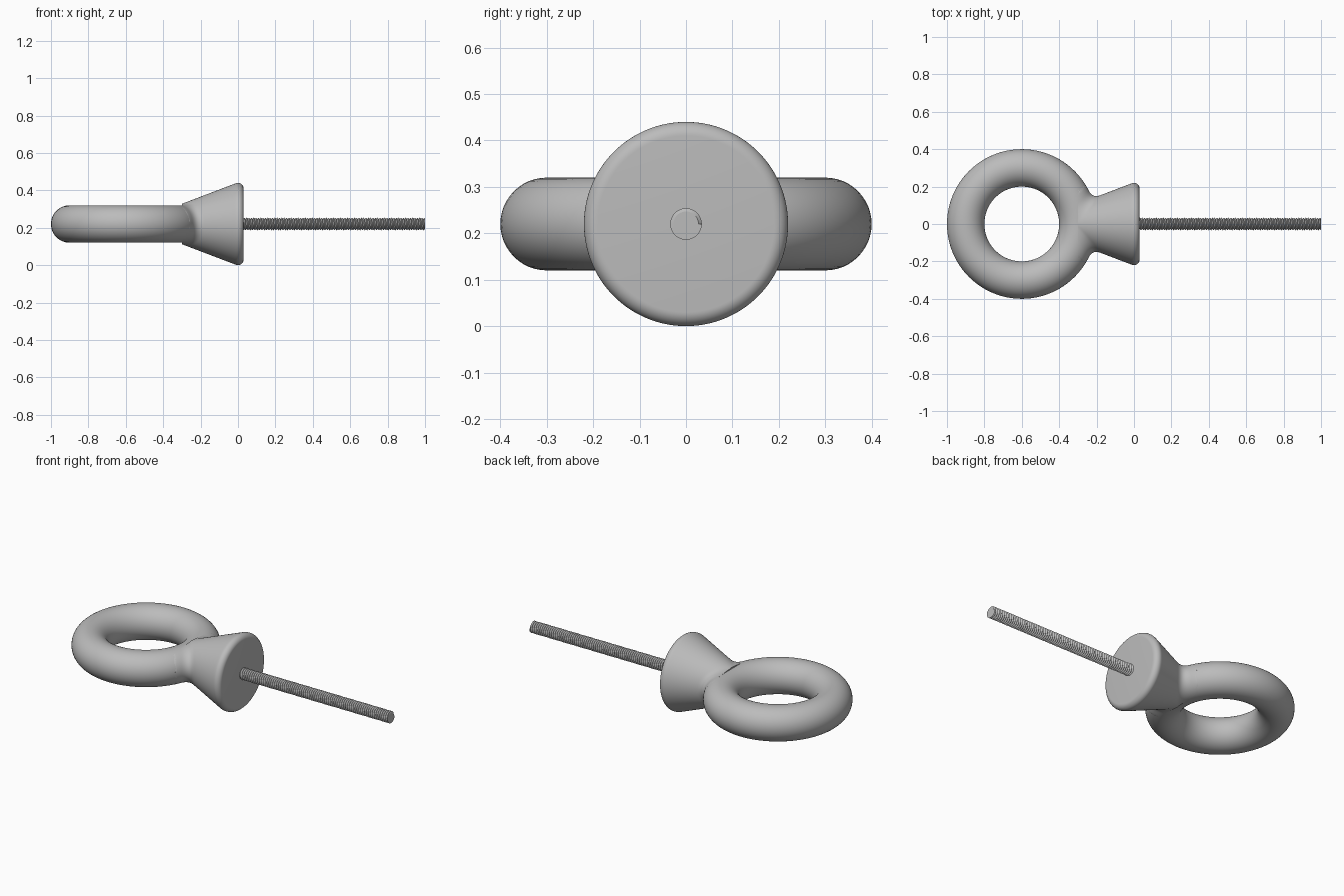
import bpy
import bmesh
from math import sin, cos, pi, hypot, radians

AXIS_Z = 0.22
RING_X, RING_R, TUBE_R = -0.6, 0.3, 0.1

if "Cube" in bpy.data.objects:
    bpy.data.objects.remove(bpy.data.objects["Cube"])

steel = bpy.data.materials.new("grey_steel")
steel.use_nodes = True
colour = (0.5, 0.5, 0.5, 1)
steel.diffuse_color = colour
steel.node_tree.nodes["Principled BSDF"].inputs["Base Color"].default_value = colour


def finish(obj, angle):
    obj.data.materials.append(steel)
    bpy.ops.object.select_all(action="DESELECT")
    obj.select_set(True)
    bpy.context.view_layer.objects.active = obj
    bpy.ops.object.shade_smooth_by_angle(angle=radians(angle))


def from_bmesh(name, bm, angle):
    bmesh.ops.recalc_face_normals(bm, faces=bm.faces)
    mesh = bpy.data.meshes.new(name)
    bm.to_mesh(mesh)
    bm.free()
    obj = bpy.data.objects.new(name, mesh)
    obj.location.z = AXIS_Z
    bpy.context.collection.objects.link(obj)
    finish(obj, angle)


def lathe(name, profile, sides, radius=lambda x, r, a: r):
    """Turn a profile of (x, r) points about the x axis and close both ends."""
    bm = bmesh.new()
    rings = []
    for x, r in profile:
        ring = []
        for i in range(sides):
            a = 2 * pi * i / sides
            d = radius(x, r, a)
            ring.append(bm.verts.new((x, d * cos(a), d * sin(a))))
        rings.append(ring)
    for r0, r1 in zip(rings, rings[1:]):
        for i in range(sides):
            j = (i + 1) % sides
            bm.faces.new((r0[i], r0[j], r1[j], r1[i]))
    bm.faces.new(rings[0])
    bm.faces.new(rings[-1])
    from_bmesh(name, bm, 40)


# Ring
bpy.ops.mesh.primitive_torus_add(location=(RING_X, 0, AXIS_Z), major_radius=RING_R,
                                 minor_radius=TUBE_R, major_segments=96, minor_segments=48)
ring = bpy.context.object
ring.name = "ring"
finish(ring, 40)


# Conical collar, swelling into a fillet where it meets the ring
def fillet(x, r, a):
    if x > -0.1:
        return r
    k = 0.048 * abs(cos(a)) + 0.0001

    def blended(d):
        y, z = d * cos(a), d * sin(a)
        torus = hypot(hypot(x - RING_X, y) - RING_R, z) - TUBE_R
        cone = (d - r) * 0.93
        h = max(k - abs(torus - cone), 0) / k
        return min(torus, cone) - h * h * k / 4

    low, high = r, r + 0.09
    if blended(low) >= 0:
        return r
    for _ in range(24):
        mid = (low + high) / 2
        low, high = (mid, high) if blended(mid) < 0 else (low, mid)
    return low


RIM = 0.03
collar = [(-0.3 + 0.289 * i / 60, 0.108 + 0.11 * i / 60) for i in range(60)]
for i in range(13):
    a = radians(111) * (1 - i / 12)
    collar.append((RIM * cos(a), 0.19 + RIM * sin(a)))
lathe("collar", collar, 128, fillet)

# Shank core
ROOT, CREST, PITCH, STEPS = 0.027, 0.034, 0.0125, 32
lathe("shank_core", [(0.0, ROOT), (1.0, ROOT)], STEPS)

# Helical thread with a V section, trimmed flat at the tip
bm = bmesh.new()
roots, crests = [], []
for k in range(int(1.0 / PITCH + 1) * STEPS + 1):
    a = 2 * pi * k / STEPS
    x = PITCH * k / STEPS
    for row, r, shift in ((roots, ROOT, 0), (crests, CREST, PITCH / 2)):
        row.append(bm.verts.new((min(x + shift, 1.0), r * cos(a), r * sin(a))))
for k in range(len(roots) - STEPS - 1):
    n = k + STEPS
    bm.faces.new((roots[k], roots[k + 1], crests[k + 1], crests[k]))
    bm.faces.new((crests[k], crests[k + 1], roots[n + 1], roots[n]))
bmesh.ops.dissolve_degenerate(bm, dist=0.00001, edges=bm.edges)
from_bmesh("thread", bm, 30)
